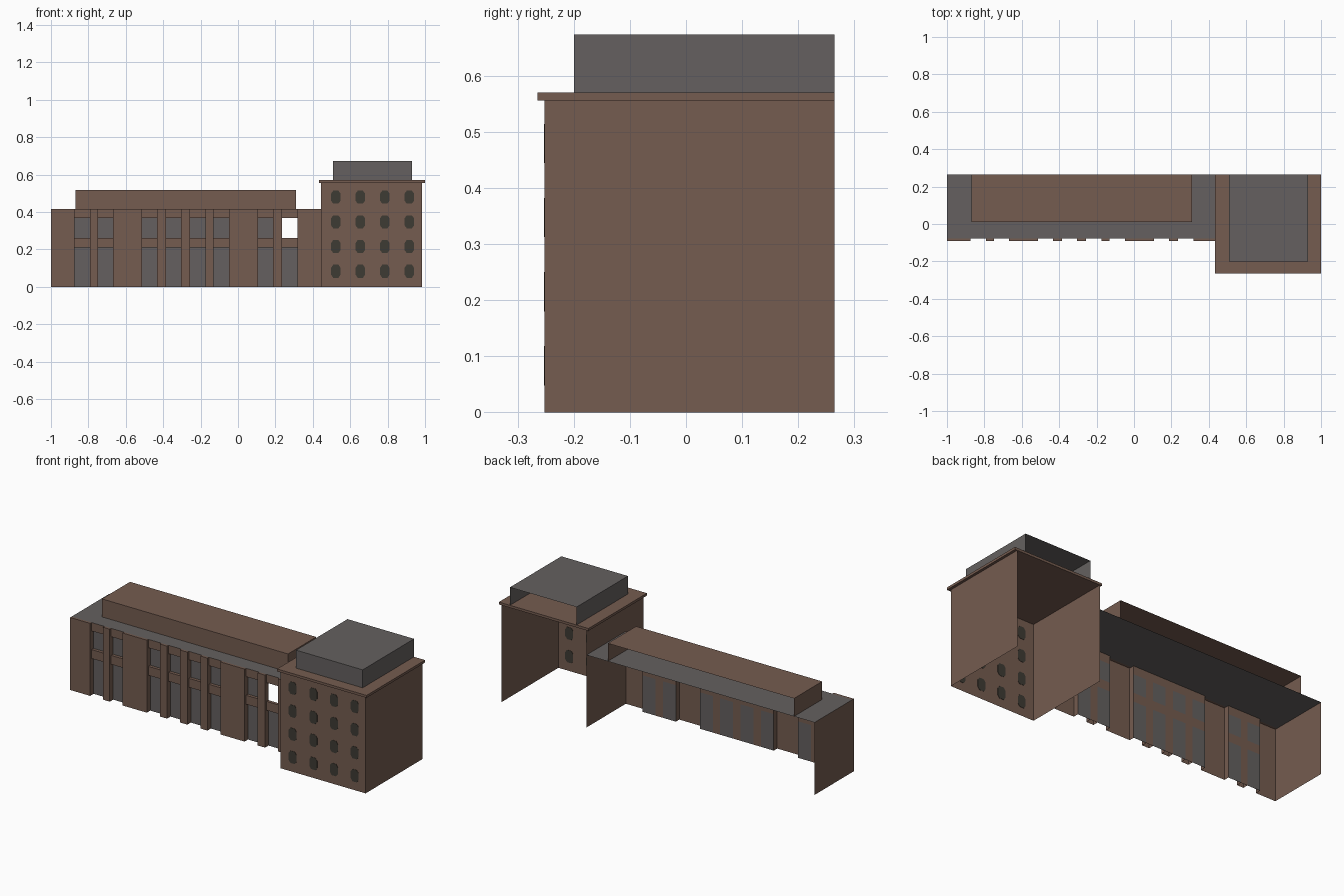
import bpy
import bmesh

cube = bpy.data.objects.get("Cube")
if cube:
    bpy.data.objects.remove(cube, do_unlink=True)


def material(name, rgb):
    m = bpy.data.materials.new(name)
    m.use_nodes = True
    m.diffuse_color = (*rgb, 1)
    m.node_tree.nodes["Principled BSDF"].inputs["Base Color"].default_value = (*rgb, 1)
    return m


BRICK = material("brown brick", (0.178, 0.107, 0.08))
GREY = material("grey panel", (0.128, 0.118, 0.115))
GLASS = material("dark glass", (0.048, 0.043, 0.033))

# Corner indices of each box side, counted as x + 2y + 4z
SIDES = {"front": (0, 1, 5, 4), "back": (3, 2, 6, 7), "right": (1, 3, 7, 5),
         "left": (2, 0, 4, 6), "top": (4, 5, 7, 6), "bottom": (2, 3, 1, 0)}


def shell(name, xs, ys, zs, mat, sides=tuple(SIDES)):
    """Box made only of the listed sides."""
    bm = bmesh.new()
    v = [bm.verts.new((x, y, z)) for z in zs for y in ys for x in xs]
    for s in sides:
        bm.faces.new([v[i] for i in SIDES[s]])
    for lone in [p for p in bm.verts if not p.link_faces]:
        bm.verts.remove(lone)
    return finish(name, bm, mat)


def finish(name, bm, mat):
    me = bpy.data.meshes.new(name)
    bm.to_mesh(me)
    bm.free()
    me.materials.append(mat)
    ob = bpy.data.objects.new(name, me)
    bpy.context.scene.collection.objects.link(ob)
    return ob


BACK = 0.265
# Long wing: face, spandrel and window planes
FACE, SPANDREL, PANE = -0.091, -0.078, -0.06
WING_TOP = 0.415
WING_END = 0.445
BAY = 0.082
bays = [-0.873, -0.749, -0.514, -0.386, -0.257, -0.13, 0.106, 0.235]

# Brick piers between the bays, with a narrow cap beside the roof
start = -1
for i, end in enumerate(bays + [WING_END]):
    shell(f"wing_pier_{i}", (start, end), (FACE, PANE), (0, WING_TOP), BRICK,
          ("front", "left", "right"))
    shell(f"wing_pier_cap_{i}", (start, end), (FACE, SPANDREL), (0, WING_TOP), BRICK, ("top",))
    shell(f"wing_pier_lining_{i}", (start, end), (FACE, PANE), (0, WING_TOP), BRICK, ("back",)) \
        if end - start < 0.06 else None
    start = end + BAY

# Recessed windows and spandrels; the last upper bay is an open hole
for i, x in enumerate(bays):
    span = (x, x + BAY)
    shell(f"lower_window_{i}", span, (PANE, BACK), (0, 0.209), GREY, ("front",))
    shell(f"middle_spandrel_{i}", span, (SPANDREL, PANE), (0.209, 0.26), BRICK)
    if i < len(bays) - 1:
        shell(f"upper_window_{i}", span, (PANE, BACK), (0.26, 0.367), GREY, ("front",))
    shell(f"upper_spandrel_{i}", span, (SPANDREL, PANE), (0.367, WING_TOP), BRICK,
          ("front", "back", "bottom"))

# Wing side wall, flat roof and raised storey, open at the back
shell("wing_end_wall", (-1, WING_END), (PANE, BACK), (0, WING_TOP), BRICK, ("left",))
shell("wing_roof", (-1, WING_END), (SPANDREL, BACK), (0, WING_TOP), GREY, ("top",))
shell("raised_storey", (-0.87, 0.31), (0.01, BACK), (WING_TOP, 0.518), BRICK,
      ("front", "left", "right", "top"))

# Tower walls, roof slab and penthouse, open at the back
TOWER_FRONT = -0.252
shell("tower_walls", (WING_END, 0.985), (TOWER_FRONT, BACK), (0, 0.556), BRICK,
      ("front", "left", "right"))
shell("tower_roof_slab", (0.433, 1), (-0.265, BACK), (0.556, 0.57), BRICK)
shell("penthouse", (0.508, 0.93), (-0.2, BACK), (0.57, 0.673), GREY,
      ("front", "left", "right", "top"))


# Eight-sided tower windows as thin plates showing on both wall faces
def tower_window(name, cx, cz, w=0.025, h=0.035):
    bm = bmesh.new()
    outline = [(w * 0.55, -h), (w, -h * 0.55), (w, h * 0.55), (w * 0.55, h)]
    outline += [(-x, z) for x, z in reversed(outline)]
    face = bm.faces.new([bm.verts.new((cx + x, TOWER_FRONT - 0.0015, cz + z))
                         for x, z in outline])
    out = bmesh.ops.extrude_face_region(bm, geom=[face])
    moved = [g for g in out["geom"] if isinstance(g, bmesh.types.BMVert)]
    bmesh.ops.translate(bm, verts=moved, vec=(0, 0.003, 0))
    bmesh.ops.recalc_face_normals(bm, faces=bm.faces)
    finish(name, bm, GLASS)


for row in range(4):
    for col in range(4):
        tower_window(f"tower_window_{row}_{col}", 0.523 + col * 0.131, 0.083 + row * 0.132)
